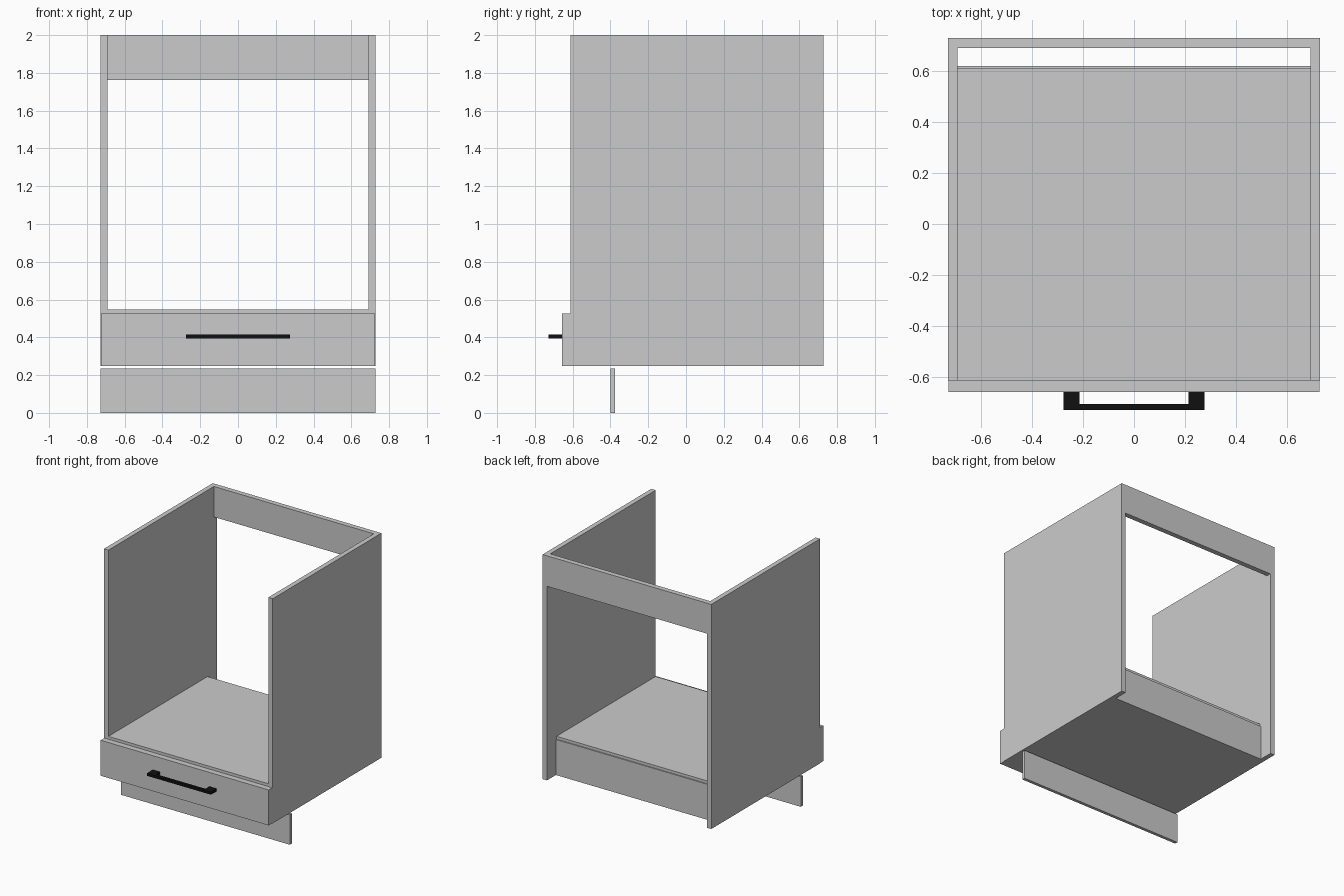
import bpy
import bmesh

if "Cube" in bpy.data.objects:
    bpy.data.objects.remove(bpy.data.objects["Cube"])


def box(name, x, y, z):
    """Axis-aligned box from (min, max) ranges."""
    bm = bmesh.new()
    bmesh.ops.create_cube(bm, size=1)
    for v in bm.verts:
        v.co = [r[0] if c < 0 else r[1] for c, r in zip(v.co, (x, y, z))]
    return finish(name, bm)


def prism(name, profile, z0, z1):
    """Extrude an xy outline from z0 to z1."""
    bm = bmesh.new()
    face = bm.faces.new([bm.verts.new((x, y, z0)) for x, y in profile])
    top = bmesh.ops.extrude_face_region(bm, geom=[face])["geom"]
    for v in top:
        if isinstance(v, bmesh.types.BMVert):
            v.co.z = z1
    bmesh.ops.recalc_face_normals(bm, faces=bm.faces)
    return finish(name, bm)


def finish(name, bm):
    mesh = bpy.data.meshes.new(name)
    bm.to_mesh(mesh)
    bm.free()
    obj = bpy.data.objects.new(name, mesh)
    bpy.context.collection.objects.link(obj)
    return obj


W, INNER = 0.728, 0.69

# Side panels
box("left_side_panel", (-W, -INNER), (-0.612, 0.728), (0.248, 2))
box("right_side_panel", (INNER, W), (-0.612, 0.728), (0.248, 2))

# Back rail at the top
box("back_rail", (-INNER, INNER), (0.688, 0.728), (1.762, 2))

# Oven shelf and the drawer body below it
box("shelf", (-INNER, INNER), (-0.612, 0.61), (0.525, 0.547))
box("drawer_body", (-INNER, INNER), (-0.612, 0.618), (0.248, 0.525))

# Drawer front
box("drawer_front", (-0.725, 0.725), (-0.657, -0.612), (0.248, 0.525))

# Recessed plinth
box("plinth", (-W, W), (-0.4, -0.375), (0, 0.235))

# Drawer handle: flat U outline
half = [(0.275, -0.727), (0.275, -0.657), (0.213, -0.657), (0.213, -0.704)]
outline = half + [(-x, y) for x, y in reversed(half)]
handle = prism("drawer_handle", outline, 0.394, 0.415)
black = bpy.data.materials.new("black")
black.diffuse_color = (0.005, 0.005, 0.005, 1)
black.use_nodes = True
black.node_tree.nodes["Principled BSDF"].inputs["Base Color"].default_value = black.diffuse_color
handle.data.materials.append(black)
